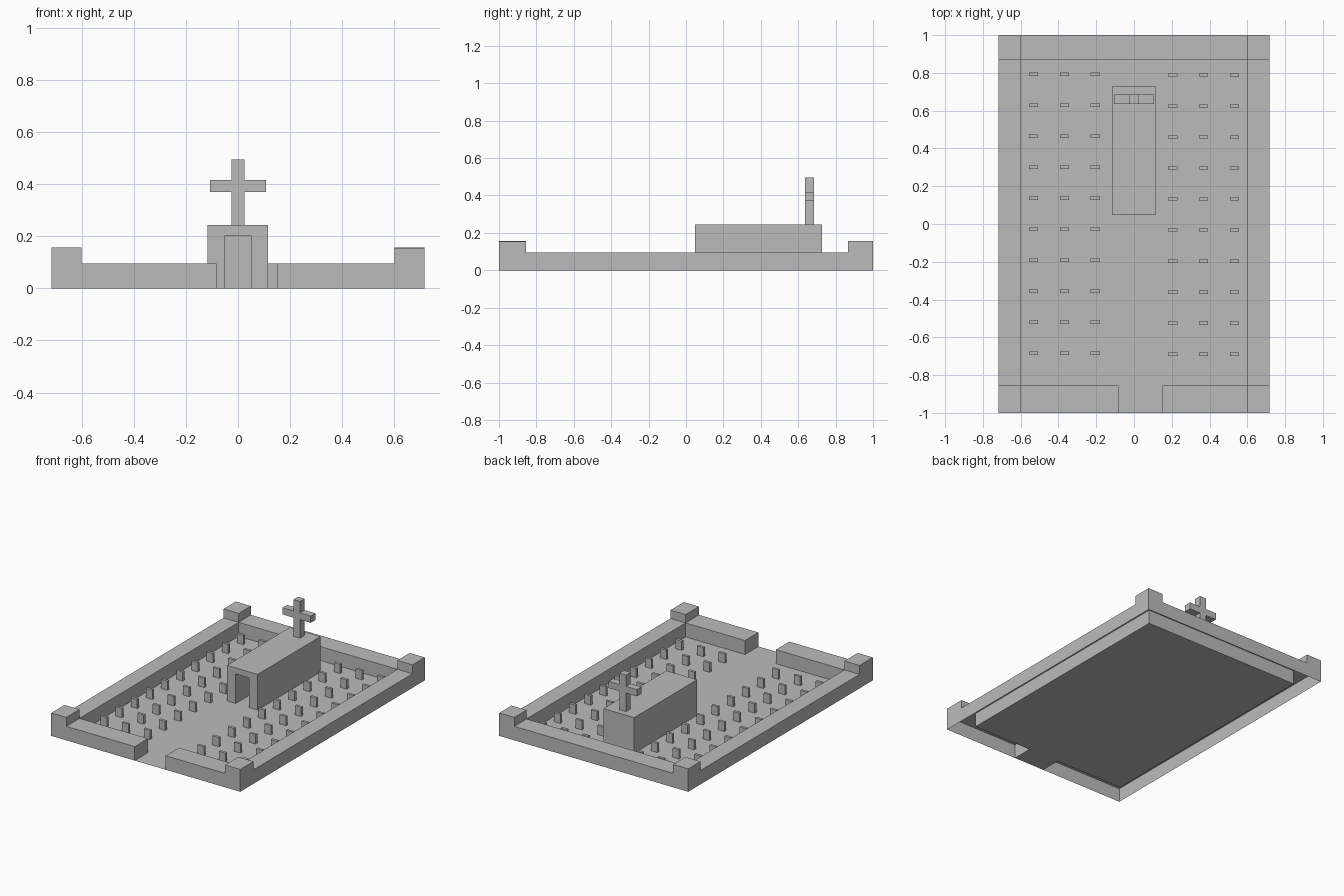
import bpy
import bmesh
from mathutils import Vector

cube = bpy.data.objects.get("Cube")
if cube:
    bpy.data.objects.remove(cube, do_unlink=True)

# Single flat stone colour
GREY = (0.5, 0.5, 0.5, 1)
stone = bpy.data.materials.new("stone grey")
stone.use_nodes = True
stone.diffuse_color = GREY
stone.node_tree.nodes["Principled BSDF"].inputs["Base Color"].default_value = GREY


def finish(name, bm):
    mesh = bpy.data.meshes.new(name)
    bm.to_mesh(mesh)
    bm.free()
    mesh.materials.append(stone)
    obj = bpy.data.objects.new(name, mesh)
    bpy.context.scene.collection.objects.link(obj)
    return obj


def prism(name, outline, offset=None, open_base=False):
    """Extrude a closed outline; optionally leave its starting face open."""
    bm = bmesh.new()
    base = bm.faces.new([bm.verts.new(p) for p in outline])
    if offset:
        geom = bmesh.ops.extrude_face_region(bm, geom=[base], use_keep_orig=True)["geom"]
        moved = [v for v in geom if isinstance(v, bmesh.types.BMVert)]
        bmesh.ops.translate(bm, verts=moved, vec=Vector(offset))
        bmesh.ops.recalc_face_normals(bm, faces=bm.faces)
        if open_base:
            bmesh.ops.delete(bm, geom=[base], context="FACES_ONLY")
    return finish(name, bm)


def box(name, x0, x1, y0, y1, z0, z1, open_base=False):
    plan = [(x0, y0, z0), (x1, y0, z0), (x1, y1, z0), (x0, y1, z0)]
    return prism(name, plan, (0, 0, z1 - z0), open_base)


# Main dimensions
OX, IX = 0.717, 0.602
FRONT, BACK = -0.856, 0.867
GATE_L, GATE_R = 0.152, -0.083
WALL = 0.096

# Floor, running out through the gate
floor_plan = [(GATE_R, -1), (GATE_L, -1), (GATE_L, FRONT), (IX, FRONT),
              (IX, BACK), (-IX, BACK), (-IX, FRONT), (GATE_R, FRONT)]
prism("ground_floor", [(x, y, 0) for x, y in floor_plan])

# Hollow perimeter wall, open underneath
wall_plan = [(GATE_L, -1), (OX, -1), (OX, 1), (-OX, 1), (-OX, -1), (GATE_R, -1),
             (GATE_R, FRONT), (-IX, FRONT), (-IX, BACK), (IX, BACK), (IX, FRONT),
             (GATE_L, FRONT)]
prism("perimeter_wall", [(x, y, 0) for x, y in wall_plan], (0, 0, WALL), True)

# Raised corner blocks
for side, sx in (("left", 1), ("right", -1)):
    xs = sorted((sx * IX, sx * OX))
    front_top = 0.153 if sx > 0 else 0.157
    box("front_" + side + "_corner", *xs, -1, FRONT, WALL, front_top, True)
    box("back_" + side + "_corner", *xs, BACK, 1, WALL, 0.157, True)

# Chapel with a doorway cut into its front
chapel = box("chapel", -0.117, 0.116, 0.047, 0.728, 0, 0.244)
cutter = box("doorway_cutter", -0.05, 0.05, 0, 0.35, -0.05, 0.203)
cut = chapel.modifiers.new("doorway", "BOOLEAN")
cut.operation = "DIFFERENCE"
cut.solver = "EXACT"
cut.object = cutter
cutter.hide_render = True
cutter.hide_viewport = True
cutter.display_type = "WIRE"

# Roof cross
half = [(0.025, 0.244), (0.025, 0.371), (0.107, 0.371),
        (0.107, 0.417), (0.025, 0.417), (0.025, 0.495)]
outline = half + [(-x, z) for x, z in reversed(half)]
prism("roof_cross", [(x, 0.635, z) for x, z in outline], (0, 0.05, 0))

# Headstones in two mirrored blocks
for side, sx in (("left", 1), ("right", -1)):
    for row in range(10):
        y = 0.793 - row * 0.1642 - (0.004 if sx > 0 else 0)
        for col in range(3):
            x = sx * (0.205 + col * 0.164)
            box(f"{side}_headstone_{row + 1}_{col + 1}",
                x - 0.024, x + 0.024, y - 0.009, y + 0.009, 0, 0.063, True)
